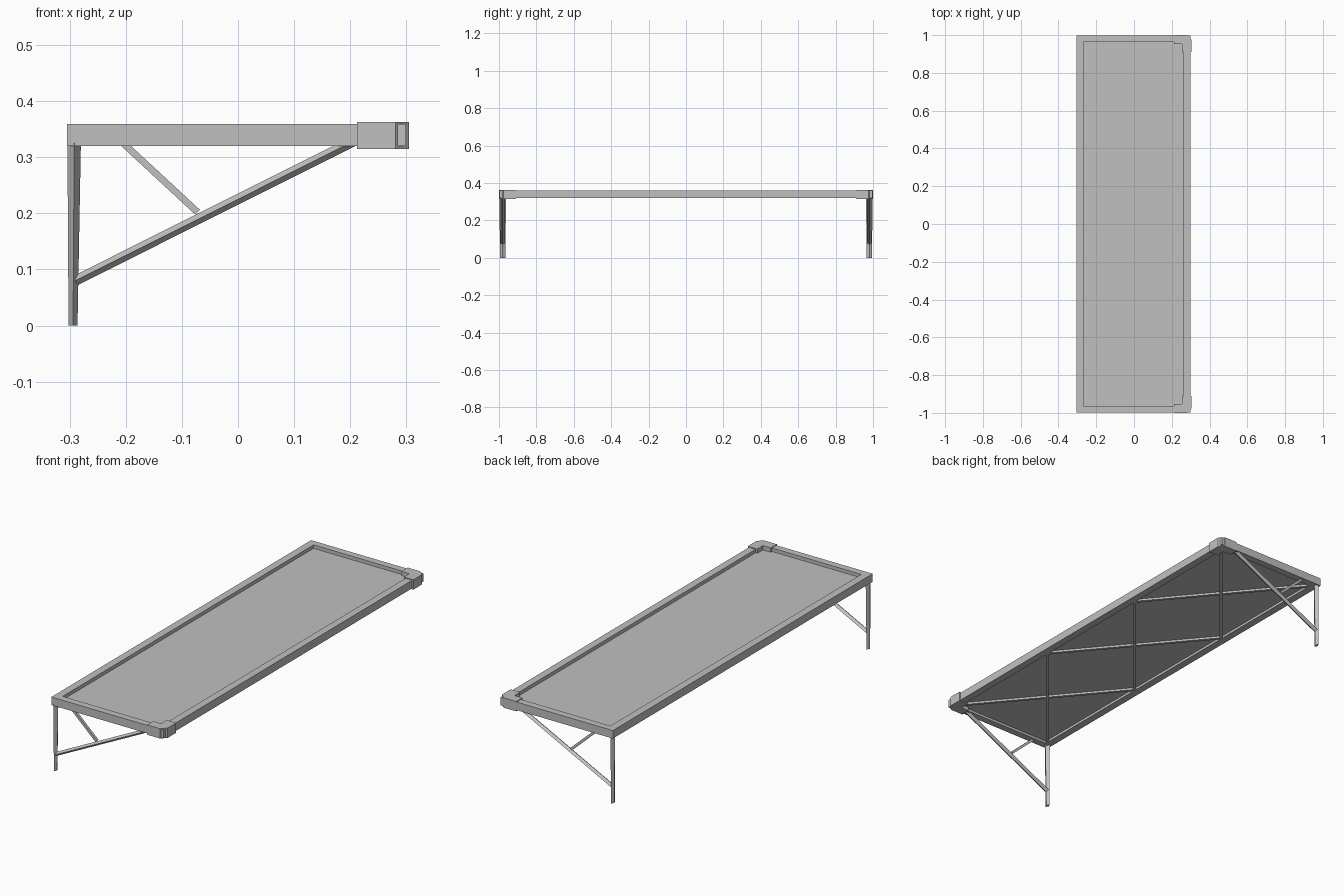
import bpy, bmesh
from mathutils import Vector

cube = bpy.data.objects.get("Cube")
if cube:
    bpy.data.objects.remove(cube, do_unlink=True)

grey = bpy.data.materials.new("plain grey")
grey.use_nodes = True
colour = (0.53, 0.53, 0.53, 1)
grey.diffuse_color = colour
grey.node_tree.nodes["Principled BSDF"].inputs["Base Color"].default_value = colour


def finish(name, bm):
    bmesh.ops.recalc_face_normals(bm, faces=bm.faces)
    mesh = bpy.data.meshes.new(name)
    bm.to_mesh(mesh)
    bm.free()
    mesh.materials.append(grey)
    obj = bpy.data.objects.new(name, mesh)
    bpy.context.collection.objects.link(obj)
    return obj


def prism(name, outline, z0, z1):
    """Extrude a plan outline between two heights."""
    bm = bmesh.new()
    face = bm.faces.new([bm.verts.new((x, y, z0)) for x, y in outline])
    new = bmesh.ops.extrude_face_region(bm, geom=[face])["geom"]
    verts = [g for g in new if isinstance(g, bmesh.types.BMVert)]
    bmesh.ops.translate(bm, verts=verts, vec=(0, 0, z1 - z0))
    return finish(name, bm)


def bar(name, a, b, side, sizes, diamond=False):
    """Four-sided bar from a to b; sizes holds (side, cross) half widths per end."""
    a, b = Vector(a), Vector(b)
    u = Vector(side).normalized()
    v = (b - a).cross(u).normalized()
    corners = [(1, 0), (0, 1), (-1, 0), (0, -1)] if diamond else [(1, 1), (-1, 1), (-1, -1), (1, -1)]
    bm = bmesh.new()
    rings = [[bm.verts.new(p + u * i * su + v * j * sv) for i, j in corners]
             for p, (su, sv) in zip((a, b), sizes)]
    for ring in rings:
        bm.faces.new(ring)
    for i in range(4):
        k = (i + 1) % 4
        bm.faces.new((rings[0][i], rings[0][k], rings[1][k], rings[1][i]))
    return finish(name, bm)


# Rectangular rim, open in the middle
LEFT, RIGHT, END, LOW, HIGH = -0.305, 0.299, 0.997, 0.32, 0.359
IN_L, IN_R, IN_E = -0.268, 0.263, 0.963
bm = bmesh.new()
loops = []
for x0, x1, e, z in ((LEFT, RIGHT, END, LOW), (LEFT, RIGHT, END, HIGH),
                     (IN_L, IN_R, IN_E, HIGH), (IN_L, IN_R, IN_E, LOW)):
    loops.append([bm.verts.new((x, y, z)) for x, y in ((x0, -e), (x1, -e), (x1, e), (x0, e))])
for n in range(4):
    p, q = loops[n], loops[(n + 1) % 4]
    for i in range(4):
        k = (i + 1) % 4
        bm.faces.new((p[i], p[k], q[k], q[i]))
finish("rim", bm)

# Recessed panel
prism("panel", [(IN_L, -IN_E), (IN_R, -IN_E), (IN_R, IN_E), (IN_L, IN_E)], 0.332, 0.342)

# Crossed braces beneath the panel, three bays
for n in range(3):
    y0 = -0.95 + n * 0.633
    y1 = y0 + 0.633
    for p, q in ((y0, y1), (y1, y0)):
        bar("panel_brace", (IN_L, p, 0.328), (IN_R, q, 0.328), (0, 0, 1), [(0.006, 0.007)] * 2)

for s, label in ((-1, "front"), (1, "back")):
    # L-shaped corner sleeve with a chamfered outer corner
    outline = [(0.212, 1), (0.281, 1), (0.305, 0.976), (0.305, 0.91),
               (0.254, 0.91), (0.254, 0.953), (0.212, 0.953)]
    prism(label + "_corner_sleeve", [(x, y * s) for x, y in outline], 0.315, 0.363)

    # Tapered leg, sloping support and short strut
    y = 0.98 * s
    bar(label + "_leg", (-0.294, y, 0), (-0.292, y, 0.325), (1, 0, 0),
        [(0.008, 0.014), (0.012, 0.018)], True)
    bar(label + "_support", (-0.29, y, 0.08), (0.205, y, 0.328), (0, 1, 0),
        [(0.013, 0.009)] * 2, True)
    bar(label + "_strut", (-0.208, y, 0.328), (-0.072, y, 0.202), (0, 1, 0),
        [(0.006, 0.006)] * 2)
